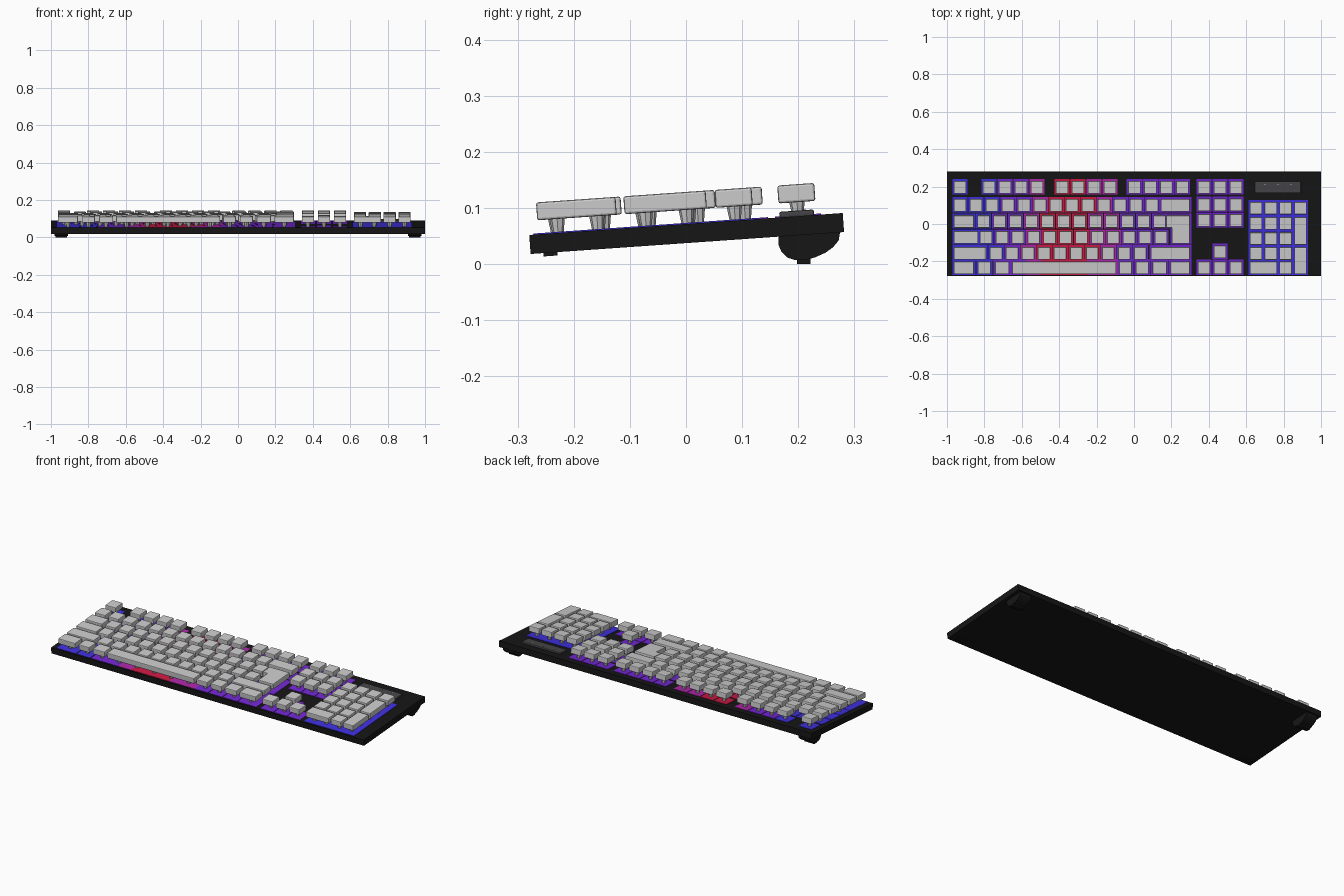
import bpy, bmesh, math
from mathutils import Matrix, Vector

if "Cube" in bpy.data.objects:
    bpy.data.objects.remove(bpy.data.objects["Cube"])

# everything on the deck is built flat, then tilted; deck top is local z = 0
TILT = Matrix.Translation((0, 0, 0.0715)) @ Matrix.Rotation(math.radians(4), 4, 'X')


def material(name, rgb):
    m = bpy.data.materials.new(name)
    m.diffuse_color = (*rgb, 1)
    m.use_nodes = True
    m.node_tree.nodes["Principled BSDF"].inputs["Base Color"].default_value = m.diffuse_color
    return m


def prism(bm, pts, vec, bevel=0.0, seg=2):
    """Extrude a closed 3D outline along vec, optionally rounding all edges."""
    base = bm.faces.new([bm.verts.new(p) for p in pts])
    ext = bmesh.ops.extrude_face_region(bm, geom=[base], use_keep_orig=True)
    top = [g for g in ext['geom'] if isinstance(g, bmesh.types.BMVert)]
    bmesh.ops.translate(bm, verts=top, vec=Vector(vec))
    vs = top + list(base.verts)
    faces = {f for v in vs for f in v.link_faces}
    bmesh.ops.recalc_face_normals(bm, faces=list(faces))
    if bevel:
        edges = {e for v in vs for e in v.link_edges}
        bmesh.ops.bevel(bm, geom=list(edges), offset=bevel, segments=seg,
                        profile=0.5, affect='EDGES')


def box(bm, x0, x1, y0, y1, z0, z1, bevel=0.0):
    prism(bm, [(x0, y0, z0), (x1, y0, z0), (x1, y1, z0), (x0, y1, z0)],
          (0, 0, z1 - z0), bevel)


def finish(name, bm, mat=None, tilt=True):
    if tilt:
        bm.transform(TILT)
    me = bpy.data.meshes.new(name)
    bm.to_mesh(me)
    bm.free()
    ob = bpy.data.objects.new(name, me)
    bpy.context.collection.objects.link(ob)
    if mat:
        me.materials.append(mat)
    return ob


black = material("black_plastic", (0.008, 0.008, 0.008))
dark = material("dark_grey", (0.06, 0.06, 0.065))
mid = material("lamp_grey", (0.2, 0.2, 0.2))

# case slab
bm = bmesh.new()
box(bm, -1, 1, -0.28, 0.28, -0.034, 0)
finish("case", bm, black)

# key layout: (x0, x1, y0, y1)
P, W, H = 0.0856, 0.066, 0.033
ROWS = [0.200, 0.103, 0.016, -0.069, -0.154, -0.231]
keys = []


def key(x0, x1, y):
    keys.append((x0, x1, y - H, y + H))


def run(xc, n, y, pitch=P):
    for i in range(n):
        key(xc + i * pitch - W / 2, xc + i * pitch + W / 2, y)


L, R = -0.963, 0.299
# function row
for xc, n in ((-0.93, 1), (-0.775, 4), (-0.385, 4), (0.002, 4)):
    run(xc, n, ROWS[0])
# number row
run(-0.93, 13, ROWS[1])
key(0.144, R, ROWS[1])
# letter rows
key(L, -0.856, ROWS[2])
run(-0.805, 12, ROWS[2])
key(L, -0.834, ROWS[3])
run(-0.791, 12, ROWS[3], 0.085)
key(L, -0.79, ROWS[4])
run(-0.737, 10, ROWS[4])
key(0.09, R, ROWS[4])
# bottom row with space bar
for a, b in ((L, -0.856), (-0.834, -0.765), (-0.743, -0.668), (-0.652, -0.096),
             (-0.08, -0.011), (0.01, 0.08), (0.1, 0.176), (0.195, R)):
    key(a, b, ROWS[5])
# navigation and arrow keys
for y in (ROWS[0], 0.106, 0.022, ROWS[5]):
    run(0.374, 3, y)
run(0.374 + P, 1, -0.146)
# number pad
NX, NP = 0.652, 0.0795
NY = [0.088, 0.006, -0.075, -0.155, -0.231]
run(NX, 4, NY[0], NP)
for y in NY[1:4]:
    run(NX, 3, y, NP)
key(NX - H, NX + NP + H, NY[4])
run(NX + 2 * NP, 1, NY[4], NP)
for hi, lo in ((1, 2), (3, 4)):
    keys.append((NX + 3 * NP - H, NX + 3 * NP + H, NY[lo] - H, NY[hi] + H))

# keycaps
Z0, Z1 = 0.025, 0.057
bm = bmesh.new()
for x0, x1, y0, y1 in keys:
    box(bm, x0, x1, y0, y1, Z0, Z1, 0.004)
finish("keycaps", bm)

# L-shaped return key
ex0, ex1, ex2 = 0.172, 0.203, R
ty, my, by = ROWS[2] + H, ROWS[2] - H, ROWS[3] - H
bm = bmesh.new()
prism(bm, [(ex1, by, Z0), (ex2, by, Z0), (ex2, ty, Z0), (ex0, ty, Z0),
           (ex0, my, Z0), (ex1, my, Z0)], (0, 0, Z1 - Z0), 0.004)
finish("return_key", bm)
pads = keys + [(ex0, ex2, my, ty), (ex1, ex2, by, my)]

# switch stems, widening upwards; long keys get several
bm = bmesh.new()
for x0, x1, y0, y1 in keys + [(ex1, ex2, by, ty)]:
    w, d = x1 - x0, y1 - y0
    nx = 5 if w > 0.4 else 2 if w > 0.12 else 1
    ny = 2 if d > 0.1 else 1
    for i in range(nx):
        for j in range(ny):
            c = ((x0 + w * (i + 0.5) / nx), (y0 + d * (j + 0.5) / ny), 0.014)
            bmesh.ops.create_cone(bm, cap_ends=True, segments=8, radius1=0.010,
                                  radius2=0.014, depth=0.028,
                                  matrix=Matrix.Translation(c))
finish("switch_stems", bm)

# backlight pads: colour changes across the width
blue, violet = (0.05, 0.03, 0.75), (0.17, 0.02, 0.65)
magenta, red = (0.42, 0.02, 0.40), (0.62, 0.01, 0.06)
STOPS = [(-0.72, "blue"), (-0.57, "violet"), (-0.50, "magenta"), (-0.22, "red"),
         (-0.10, "magenta"), (0.60, "violet"), (2.0, "blue")]
glow = {n: bmesh.new() for n in ("blue", "violet", "magenta", "red")}
M = 0.008
for x0, x1, y0, y1 in pads:
    x0, x1 = x0 - M, x1 + M
    n = max(1, round((x1 - x0) / 0.085))
    for i in range(n):
        a, b = x0 + (x1 - x0) * i / n, x0 + (x1 - x0) * (i + 1) / n
        name = next(c for s, c in STOPS if (a + b) / 2 < s)
        box(glow[name], a, b, y0 - M, y1 + M, -0.001, 0.002)
for (name, bm), rgb in zip(glow.items(), (blue, violet, magenta, red)):
    finish("backlight_" + name, bm, material("glow_" + name, rgb))

# indicator panel with three lamps
bm = bmesh.new()
box(bm, 0.645, 0.892, 0.167, 0.229, -0.001, 0.010, 0.003)
finish("indicator_panel", bm, dark)
bm = bmesh.new()
for x in (0.70, 0.77, 0.84):
    box(bm, x - 0.006, x + 0.006, 0.209, 0.215, 0.009, 0.011)
finish("indicator_lamps", bm, mid)

# rounded rear feet, their rubber tips, and front pads
ARC = [(0.165, 0.055), (0.165, 0.034), (0.170, 0.022), (0.180, 0.012),
       (0.195, 0.007), (0.212, 0.007), (0.230, 0.012), (0.248, 0.020),
       (0.262, 0.030), (0.272, 0.042), (0.275, 0.060)]
for side, x in (("left", -0.98), ("right", 0.91)):
    bm = bmesh.new()
    prism(bm, [(x, y, z) for y, z in ARC], (0.07, 0, 0))
    finish("rear_foot_" + side, bm, black, tilt=False)
    bm = bmesh.new()
    box(bm, x + 0.004, x + 0.066, 0.198, 0.222, 0, 0.012, 0.001)
    finish("rear_rubber_" + side, bm, black, tilt=False)
    bm = bmesh.new()
    box(bm, x, x + 0.07, -0.257, -0.232, -0.040, -0.033)
    finish("front_pad_" + side, bm, black)
